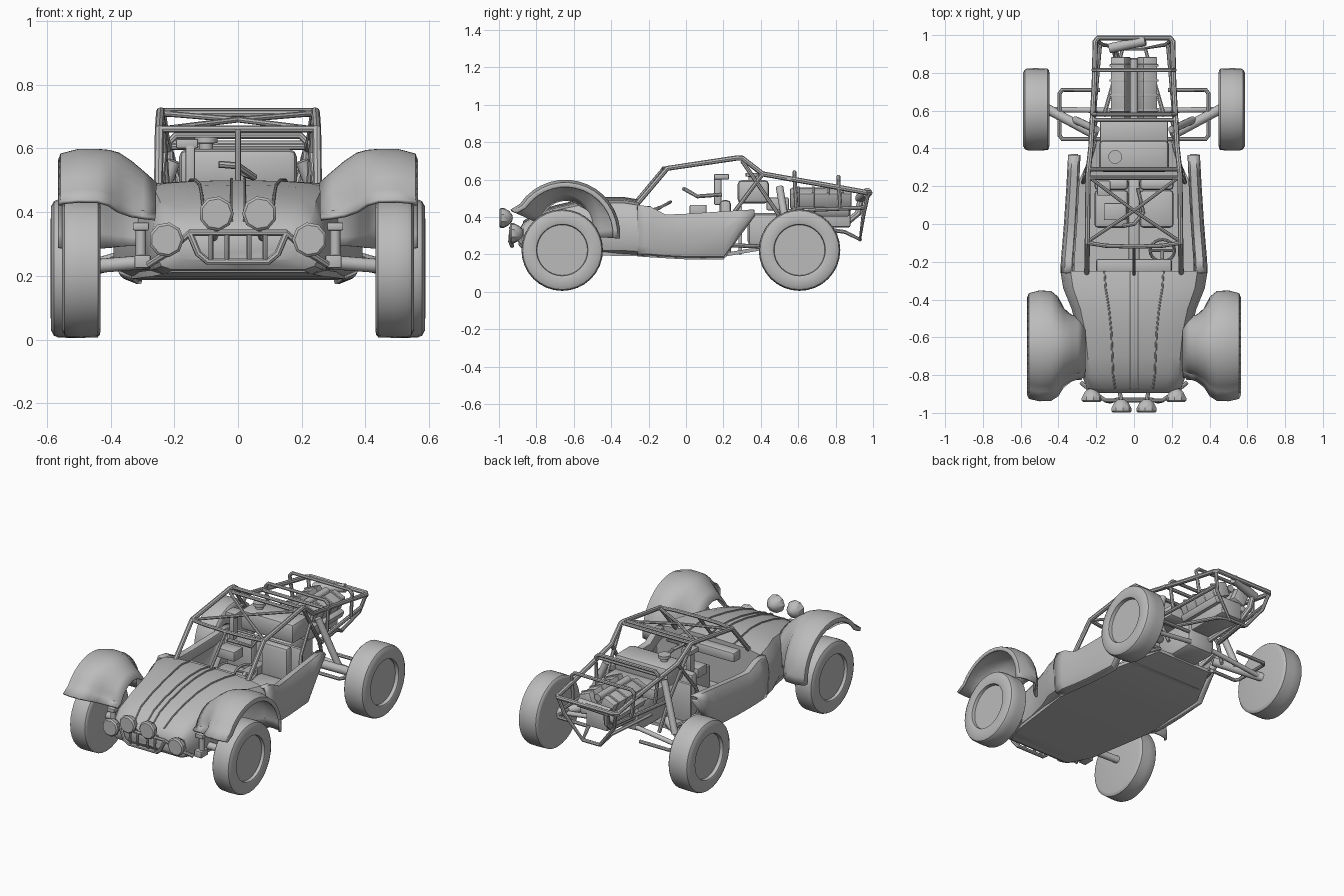
import bpy
import bmesh
from math import sin, cos, pi, radians
from mathutils import Vector, Matrix

default_cube = bpy.data.objects.get("Cube")
if default_cube:
    bpy.data.objects.remove(default_cube, do_unlink=True)

grey = bpy.data.materials.new("plain_grey")
grey.use_nodes = True
grey.diffuse_color = (0.5, 0.5, 0.5, 1)
grey.node_tree.nodes["Principled BSDF"].inputs["Base Color"].default_value = grey.diffuse_color


def finish(obj, mirror=False, thickness=0):
    """Common colour, thickness, mirroring and shading for each part."""
    obj.data.materials.clear()
    obj.data.materials.append(grey)
    if thickness:
        solidify = obj.modifiers.new("Thickness", "SOLIDIFY")
        solidify.thickness = thickness
        solidify.offset = 0
    if mirror:
        modifier = obj.modifiers.new("Mirror", "MIRROR")
        modifier.use_mirror_merge = False
    bpy.ops.object.select_all(action="DESELECT")
    obj.select_set(True)
    bpy.context.view_layer.objects.active = obj
    bpy.ops.object.shade_smooth_by_angle(angle=radians(35))
    return obj


def mesh_object(name, bm, **options):
    bmesh.ops.recalc_face_normals(bm, faces=bm.faces)
    mesh = bpy.data.meshes.new(name)
    bm.to_mesh(mesh)
    bm.free()
    obj = bpy.data.objects.new(name, mesh)
    bpy.context.collection.objects.link(obj)
    return finish(obj, **options)


def loft(name, rows, closed=True, **options):
    """Skin rows of points; closed rows become capped rings."""
    bm = bmesh.new()
    rings = [[bm.verts.new(point) for point in row] for row in rows]
    count = len(rings[0])
    for first, second in zip(rings, rings[1:]):
        for i in range(count if closed else count - 1):
            j = (i + 1) % count
            bm.faces.new((first[i], first[j], second[j], second[i]))
    if closed:
        bm.faces.new(rings[0])
        bm.faces.new(rings[-1])
    return mesh_object(name, bm, **options)


def lathe(name, profile, centre, axis, sides=16, **options):
    """Turn a profile of (offset, radius) pairs round an axis."""
    turn = Vector(axis).to_track_quat("Z", "Y")
    rows = []
    for offset, radius in profile:
        ring = [Vector((radius * cos(2 * pi * i / sides), radius * sin(2 * pi * i / sides), offset))
                for i in range(sides)]
        rows.append([Vector(centre) + turn @ point for point in ring])
    return loft(name, rows, **options)


def rod(name, start, end, radius, **options):
    direction = Vector(end) - Vector(start)
    profile = [(0, radius), (direction.length, radius)]
    return lathe(name, profile, start, direction, **options)


def box(name, centre, size, tilt=0, bevel=0.01, **options):
    bm = bmesh.new()
    placement = Matrix.Translation(centre) @ Matrix.Rotation(tilt, 4, "Y") @ Matrix.Diagonal((*size, 1))
    bmesh.ops.create_cube(bm, size=1, matrix=placement)
    bmesh.ops.bevel(bm, geom=bm.edges[:], offset=bevel, segments=2, affect="EDGES", profile=0.5)
    return mesh_object(name, bm, **options)


def tube(name, points, radius=0.011, cyclic=False, **options):
    """Bent pipe along a path, turned into a mesh."""
    curve = bpy.data.curves.new(name, "CURVE")
    curve.dimensions = "3D"
    curve.bevel_depth = radius
    curve.bevel_resolution = 2
    curve.use_fill_caps = True
    spline = curve.splines.new("POLY")
    spline.points.add(len(points) - 1)
    for target, point in zip(spline.points, points):
        target.co = (*point, 1)
    spline.use_cyclic_u = cyclic
    obj = bpy.data.objects.new(name, curve)
    bpy.context.collection.objects.link(obj)
    bpy.ops.object.select_all(action="DESELECT")
    obj.select_set(True)
    bpy.context.view_layer.objects.active = obj
    bpy.ops.object.convert(target="MESH")
    return finish(bpy.context.view_layer.objects.active, **options)


def across(name, half_path, **options):
    """Pipe that runs symmetrically from one side to the other."""
    other = [(-x, y, z) for x, y, z in reversed(half_path) if x > 0]
    return tube(name, half_path + other, **options)


# Hood and nose: y, half width, bottom, top
hood_shape = [(0, 0), (.84, 0), (.96, .07), (1, .2), (1, .5), (.96, .75), (.86, .92), (.67, .97), (.4, .99), (0, 1)]
hood_stations = [(-.895, .19, .25, .33), (-.87, .25, .22, .37), (-.8, .275, .205, .42), (-.7, .285, .2, .455),
                 (-.57, .3, .2, .485), (-.45, .33, .2, .5), (-.34, .375, .2, .5), (-.25, .39, .195, .485)]
hood_rows = []
for y, width, low, high in hood_stations:
    half = [(width * u, y, low + (high - low) * v) for u, v in hood_shape]
    hood_rows.append(half + [(-x, y, z) for x, y, z in reversed(half[1:-1])])
loft("hood_body", hood_rows)
for name, column, x_shift in (("hood_rib", 8, 0), ("hood_centre_rib", 9, 0.02)):
    ridge = [(row[column][0] + x_shift, row[column][1], row[column][2] + .003) for row in hood_rows[1:]]
    tube(name, ridge, radius=0.005, mirror=True)

# Cockpit side walls with rolled sills, and floor pan
wall_shape = [(.86, 0), (.96, .06), (.99, .2), (1, .6), (.985, .85), (.95, 1), (.87, .99), (.84, .8)]
wall_rows = []
for y, width, low, high in [(-.26, .384, .195, .46), (-.19, .381, .19, .45), (-.11, .374, .185, .408),
                            (0, .365, .179, .412), (.2, .352, .179, .425), (.28, .348, .295, .43),
                            (.365, .343, .41, .435)]:
    wall_rows.append([(width * u, y, low + (high - low) * v) for u, v in wall_shape])
loft("cockpit_side", wall_rows, closed=False, thickness=0.012, mirror=True)
loft("floor_pan", [[(w, y, z), (w, y, z + .02), (-w, y, z + .02), (-w, y, z)] for y, w, z in
     [(-.85, .21, .21), (-.7, .27, .198), (-.25, .335, .19), (-.05, .32, .187), (.2, .305, .187), (.45, .19, .23)]])
box("bulkhead", (0, .29, .33), (.48, .02, .26), bevel=0.004)
box("dashboard", (0, -.22, .43), (.4, .07, .06))

# Front fenders: x, drop at the crown, drop at the ends
fender_shape = [(.56, -.03, -.03), (.553, -.01, -.01), (.5, .003, .003), (.44, .003, .0), (.405, 0, -.03),
                (.375, -.008, -.09), (.335, -.035, -.125), (.3, -.065, -.135), (.26, -.1, -.14)]
fender_rows = []
for step in range(17):
    angle = radians(156 - 10 * step)
    reach = 0.315 if step == 0 else 0.285
    radii = [reach + crown + (end - crown) * cos(angle) ** 2 for x, crown, end in fender_shape]
    fender_rows.append([(point[0], -.645 + radius * cos(angle), .305 + radius * sin(angle))
                        for point, radius in zip(fender_shape, radii)])
loft("front_fender", fender_rows, closed=False, thickness=0.012, mirror=True)

# Wheels with broad flat treads and sunken outer discs; the front pair is narrower
tyre = [(-1, .001), (-1, .195), (-.95, .209), (-.85, .216), (0, .218), (.65, .217),
        (.85, .211), (.98, .195), (1, .145), (.95, .138), (.65, .135), (.65, .001)]
for name, x, y, half_width in (("front_wheel", 0.492, -0.662, 0.061), ("rear_wheel", 0.518, 0.607, 0.07)):
    profile = [(offset * half_width, radius) for offset, radius in tyre]
    lathe(name, profile, (x, y, 0.223), (1, 0, 0), sides=32, mirror=True)

# Front suspension
rod("front_axle", (.2, -.7, .25), (.45, -.662, .23), .022, mirror=True)
box("shock_tower", (.305, -.79, .355), (.05, .06, .025), bevel=0.004, mirror=True)
rod("front_shock", (.305, -.79, .23), (.305, -.79, .35), .016, mirror=True)
box("shock_base", (.3, -.79, .245), (.05, .07, .04), bevel=0.004, mirror=True)

# Lamps and grille guard
lamp = [(0, .047), (.008, .055), (.022, .055), (.05, .04), (.068, .02), (.072, .001)]
lathe("inner_lamp", lamp, (.068, -.998, .395), (0, 1, 0), sides=9, mirror=True)
lathe("outer_lamp", lamp, (.225, -.942, .313), (0, 1, 0), sides=9, mirror=True)
across("guard_top", [(.28, -.84, .235), (.225, -.885, .27), (.15, -.935, .335)])
across("guard_hoop", [(.15, -.935, .33), (.125, -.94, .27), (.095, -.93, .245)])
for x in (0.035, 0.085):
    tube("guard_bar", [(x, -.935, .33), (x, -.94, .28), (x, -.93, .245)], radius=0.008, mirror=True)
tube("lamp_stem", [(.068, -.94, .35), (.07, -.92, .33), (.08, -.87, .31)], mirror=True)

# Roll cage
tube("cage_rail", [(.25, -.27, .46), (.247, -.1, .66), (.243, .27, .715), (.24, .3, .715), (.228, .41, .63),
                   (.21, .75, .57), (.205, .97, .53)], radius=0.014, mirror=True)
tube("rear_frame", [(.2, .975, .53), (.17, .95, .42), (.06, .93, .28), (.08, .85, .32), (.16, .57, .36)], mirror=True)
across("cage_front_bar", [(.245, -.1, .66), (.15, -.115, .66), (0, -.12, .66)])
tube("windscreen_post", [(0, -.27, .48), (0, -.12, .66)], radius=0.009)
for y, z in ((0.245, 0.71), (0.29, 0.715), (0.55, 0.605)):
    across("cage_cross_bar", [(.235, y, z)])
across("cage_rear_bar", [(.21, .96, .53), (.19, .985, .53)], radius=0.014)
across("rear_low_bar", [(.06, .93, .28)])
tube("roof_brace", [(.24, -.09, .66), (0, .07, .69), (-.24, .25, .71)], radius=0.009, mirror=True)
tube("rear_stay", [(.24, .3, .7), (.22, .49, .42), (.2, .55, .25)], mirror=True)
tube("hoop_stay", [(.228, .41, .63), (.25, .26, .43), (.27, .22, .3)], mirror=True)
tube("lower_rail", [(.27, .22, .25), (.2, .46, .24)], mirror=True)
tube("upper_engine_rail", [(.22, .49, .43), (.18, .95, .45)], mirror=True)
for y, top in ((0.58, 0.64), (0.815, 0.615)):
    across("engine_hoop", [(.2, y + .01, .45), (.215, y, top - .02), (.195, y, top)])
tube("side_guard", [(.18, .71, .25), (.38, .71, .25), (.395, .69, .25), (.395, .47, .25),
                    (.38, .45, .25), (.18, .45, .25)], mirror=True)

# Rear suspension
rod("trailing_arm", (.2, .47, .3), (.46, .61, .225), .026, mirror=True)
rod("drive_shaft", (.08, .6, .27), (.46, .607, .225), .014, mirror=True)
rod("rear_shock", (.2, .5, .56), (.31, .55, .27), .02, mirror=True)

# Fuel tank, gearbox and engine
box("fuel_tank", (0, .36, .535), (.37, .17, .125), bevel=0.025)
box("tank_shelf", (0, .49, .47), (.36, .12, .07))
lathe("filler_cap", [(0, .022), (.02, .022), (.022, .036), (.04, .036)], (-.1, .355, .595), (0, 0, 1))
box("gearbox", (0, .47, .33), (.2, .28, .18), bevel=0.03)
box("engine_block", (0, .725, .4), (.15, .31, .11))
box("cylinder_head", (.07, .72, .5), (.085, .33, .09), tilt=0.4, mirror=True)
box("head_cover", (.095, .72, .43), (.05, .31, .045), tilt=0.4, mirror=True)
for y in (0.6, 0.68, 0.76, 0.84):
    box("head_rib", (.072, y, .505), (.09, .012, .093), tilt=0.4, bevel=0.003, mirror=True)
rod("intake_rail", (0, .57, .535), (0, .87, .535), .022)
rod("muffler", (-.13, .93, .5), (.06, .97, .53), .026)
tube("exhaust_pipe", [(-.11, .935, .5), (-.1, .92, .42), (-.09, .86, .37), (-.06, .6, .33)], radius=0.018)

# Seats and controls
box("seat_cushion", (.12, .08, .26), (.18, .2, .09), bevel=0.02, mirror=True)
box("seat_back", (.12, .21, .36), (.18, .06, .26), bevel=0.02, mirror=True)
box("centre_tunnel", (0, .02, .27), (.06, .44, .14))
box("control_box", (-.1, .065, .435), (.12, .09, .06), bevel=0.006)
box("intake_post", (-.15, .17, .54), (.03, .04, .15), bevel=0.006)
box("intake_snout", (-.16, .19, .615), (.07, .08, .03), bevel=0.006)
tube("air_hose", [(-.06, -.01, .55), (0, .0, .545), (.05, .06, .51), (.02, .19, .52)], radius=0.011)
wheel_turn = Matrix.Rotation(radians(-62), 3, "X")
rim = [Vector((.15, -.14, .45)) + wheel_turn @ Vector((.065 * cos(pi * i / 10), 0, .065 * sin(pi * i / 10)))
       for i in range(20)]
tube("steering_wheel", rim, radius=0.008, cyclic=True)
tube("steering_spoke", [rim[0], rim[10]], radius=0.007)
rod("steering_column", (.15, -.14, .45), (.15, -.22, .42), .01)
